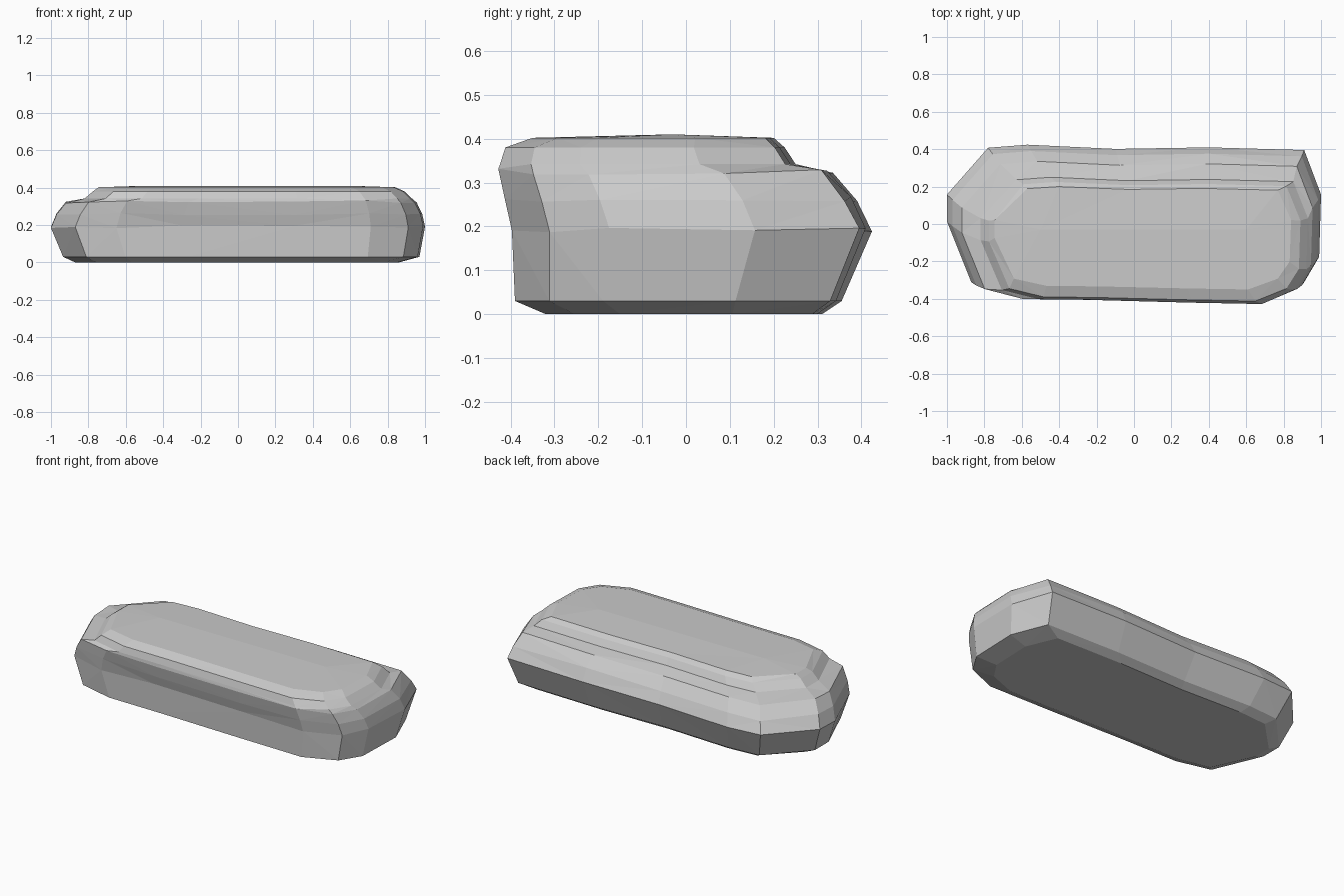
import bpy, bmesh, random

if "Cube" in bpy.data.objects:
    bpy.data.objects.remove(bpy.data.objects["Cube"])

random.seed(4)

# Plan outline of the stone, normalised to -1..1 on both axes
outline = [(-.87, -.79), (-.65, -.93), (-.3, -.94), (.3, -.98), (.71, -1), (.91, -.79),
           (.99, -.46), (1, .35), (.91, .93), (.4, .965), (-.1, .945),
           (-.57, 1), (-.78, .96), (-1, .35), (-1, 0)]

# Levels: height, left, right, front, back (front lip overhangs, back and left have a ledge)
levels = [
    (.00, -.87, .86, -.32, .31),
    (.03, -.935, .97, -.39, .355),
    (.19, -1.0, 1.0, -.397, .424),
    (.26, -.97, .985, -.413, .39),
    (.325, -.92, .955, -.428, .335),
    (.342, -.82, .93, -.424, .25),
    (.38, -.775, .89, -.412, .225),
    (.402, -.745, .84, -.35, .20),
]

bm = bmesh.new()
rings = []
for i, (z, left, right, front, back) in enumerate(levels):
    ring = []
    for u, v in outline:
        x = left + (right - left) * (u + 1) / 2
        y = front + (back - front) * (v + 1) / 2
        # slight chipping on the side levels
        j = .008 if 1 < i < 5 else 0
        dz = random.uniform(-j, j)
        ring.append(bm.verts.new((x, y, z + dz)))
    rings.append(ring)

# Side facets
n = len(outline)
for a, b in zip(rings, rings[1:]):
    for k in range(n):
        m = (k + 1) % n
        bm.faces.new((a[k], a[m], b[m], b[k]))

# Flat base and gently crowned top
bm.faces.new(rings[0][::-1])
crown = [bm.verts.new((x, -.03, .41)) for x in (-.5, .6)]
top = rings[-1]
for k in range(n):
    m = (k + 1) % n
    ca = crown[0] if top[k].co.x < 0 else crown[1]
    cb = crown[0] if top[m].co.x < 0 else crown[1]
    bm.faces.new((top[k], top[m], cb))
    if ca is not cb:
        bm.faces.new((top[k], cb, ca))

bmesh.ops.triangulate(bm, faces=[f for f in bm.faces if len(f.verts) == 4])
bmesh.ops.recalc_face_normals(bm, faces=bm.faces)
mesh = bpy.data.meshes.new("stone_slab")
bm.to_mesh(mesh)
bm.free()
bpy.context.collection.objects.link(bpy.data.objects.new("stone_slab", mesh))
